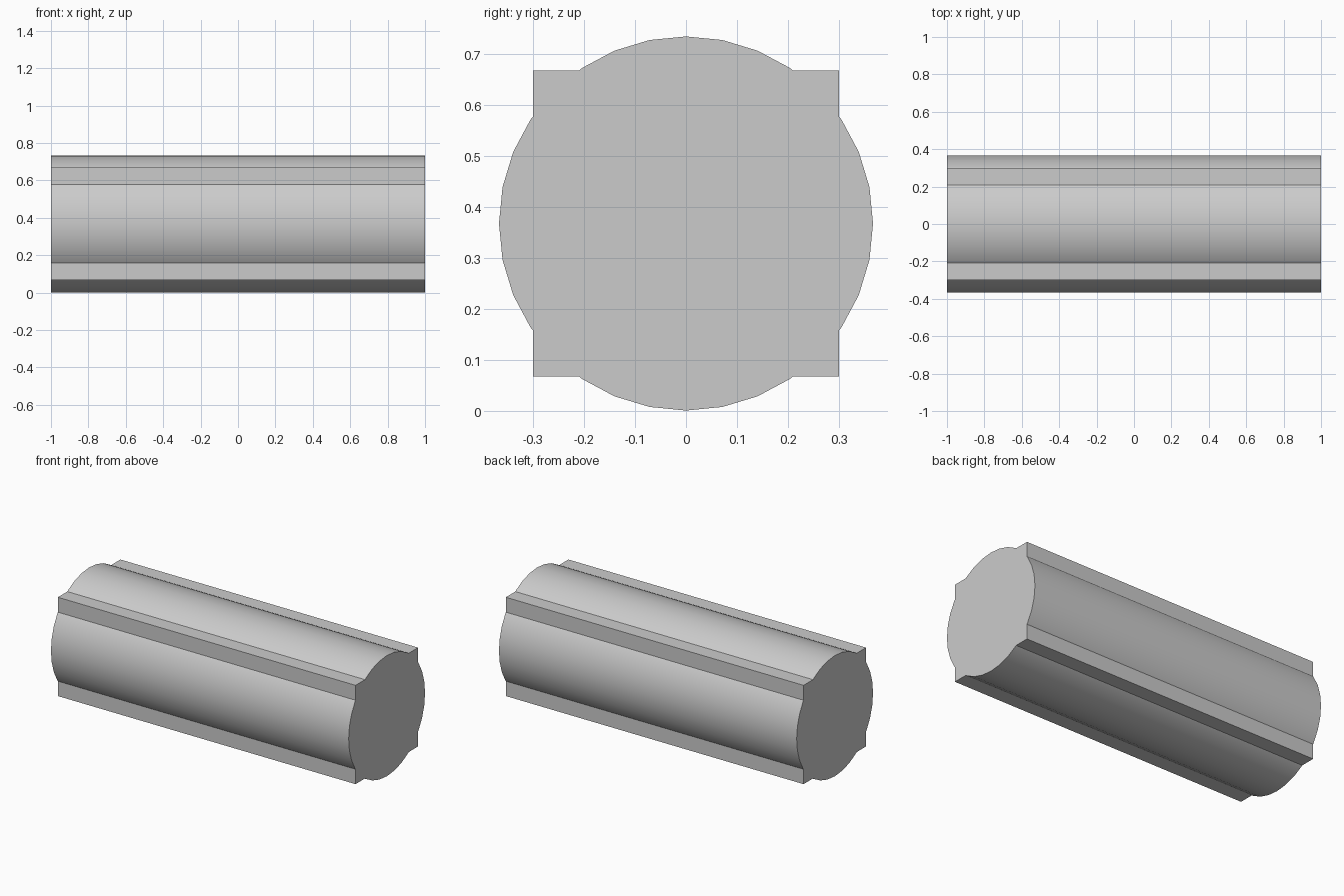
import bpy, math

if "Cube" in bpy.data.objects:
    bpy.data.objects.remove(bpy.data.objects["Cube"])

R, HALF, LENGTH = 0.3665, 0.30, 2.0
CZ = 0.3675

grey = bpy.data.materials.new("light grey")
grey.diffuse_color = (0.6, 0.6, 0.6, 1)
grey.use_nodes = True
grey.node_tree.nodes["Principled BSDF"].inputs["Base Color"].default_value = grey.diffuse_color

# Square bar that forms the four corner ridges
bpy.ops.mesh.primitive_cube_add(size=1, location=(0, 0, CZ))
bar = bpy.context.object
bar.name = "corner_bar"
bar.scale = (LENGTH, HALF * 2, HALF * 2)
bpy.ops.object.transform_apply(location=False, rotation=False, scale=True)
bar.data.materials.append(grey)

# Round 32-sided core lying along x
bpy.ops.mesh.primitive_cylinder_add(vertices=32, radius=R, depth=LENGTH,
                                    location=(0, 0, CZ), rotation=(0, math.pi / 2, 0))
core = bpy.context.object
core.name = "round_core"
bpy.ops.object.transform_apply(location=False, rotation=True, scale=False)
core.data.materials.append(grey)

# Merge both into one ridged beam
union = core.modifiers.new("union", "BOOLEAN")
union.operation = "UNION"
union.solver = "EXACT"
union.object = bar
bpy.ops.object.modifier_apply(modifier=union.name)
bpy.data.objects.remove(bar)
core.name = "ridged_beam"
bpy.ops.object.shade_smooth_by_angle(angle=math.radians(30))
